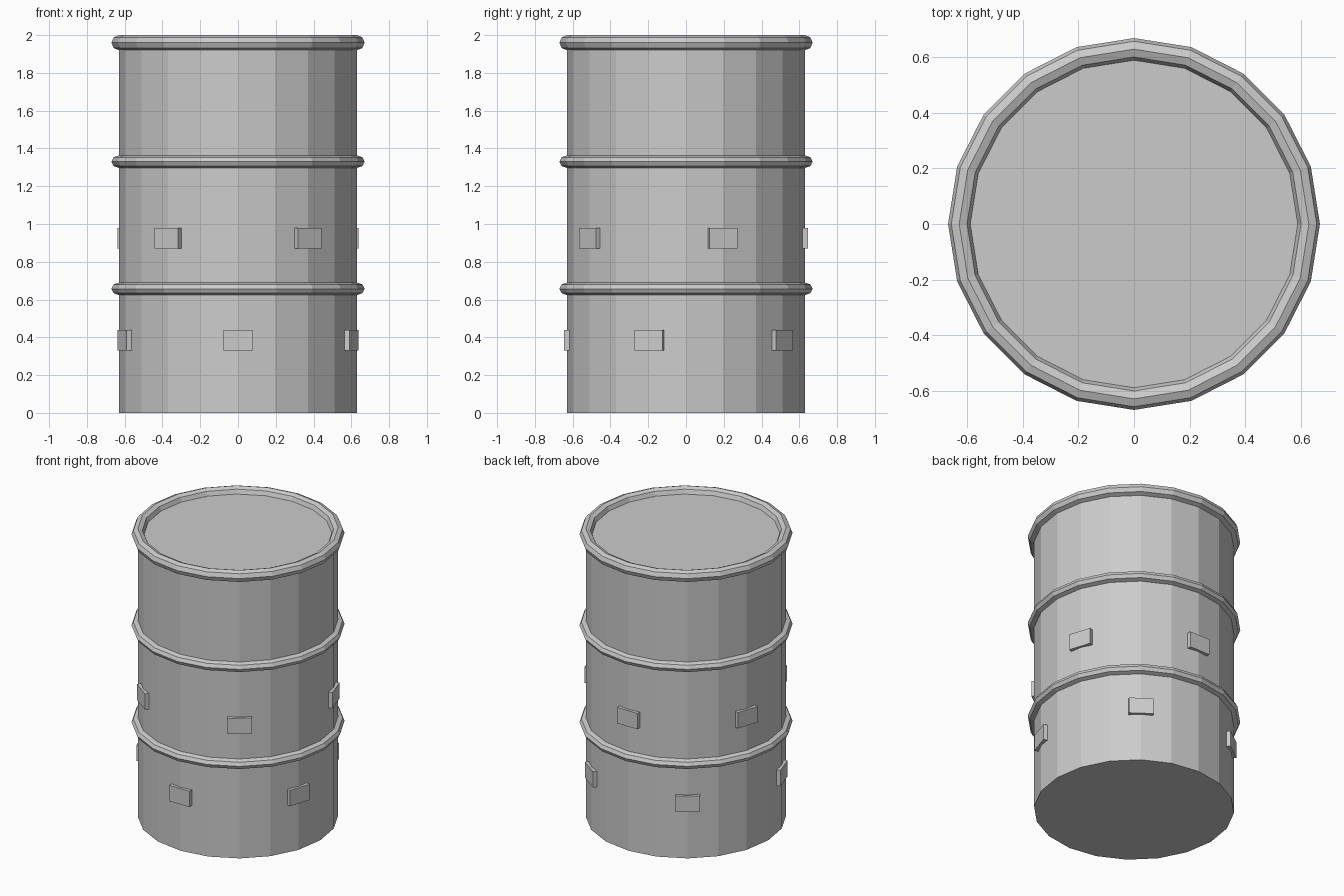
import bpy, math
from math import cos, sin, pi, radians

if "Cube" in bpy.data.objects:
    bpy.data.objects.remove(bpy.data.objects["Cube"])

SIDES = 20

# Barrel body with a closed base and a recessed lid
bpy.ops.mesh.primitive_cylinder_add(vertices=SIDES, radius=0.63, depth=1.96,
                                    location=(0, 0, 0.98))
bpy.context.object.name = "barrel_body"


def hoop(name, z, half_height):
    """Faceted ring around the body, eight-sided in section."""
    bpy.ops.mesh.primitive_torus_add(major_segments=SIDES, minor_segments=8,
                                     major_radius=0.63, minor_radius=0.04,
                                     location=(0, 0, z))
    ring = bpy.context.object
    ring.name = name
    ring.scale.z = half_height / 0.04


# Top rim and the two reinforcing hoops
hoop("top_rim", 1.96, 0.04)
hoop("upper_hoop", 1.33, 0.033)
hoop("lower_hoop", 0.657, 0.033)


def plates(name, z, start):
    """Five small plates evenly spaced around the body."""
    for i in range(5):
        a = radians(start + 72 * i)
        bpy.ops.mesh.primitive_cube_add(size=1, location=(0.625 * cos(a), 0.625 * sin(a), z),
                                        rotation=(0, 0, a))
        plate = bpy.context.object
        plate.name = f"{name}_{i + 1}"
        plate.scale = (0.04, 0.155, 0.11)


# Two staggered rows of plates
plates("lower_plate", 0.385, -90)
plates("upper_plate", 0.925, -54)
